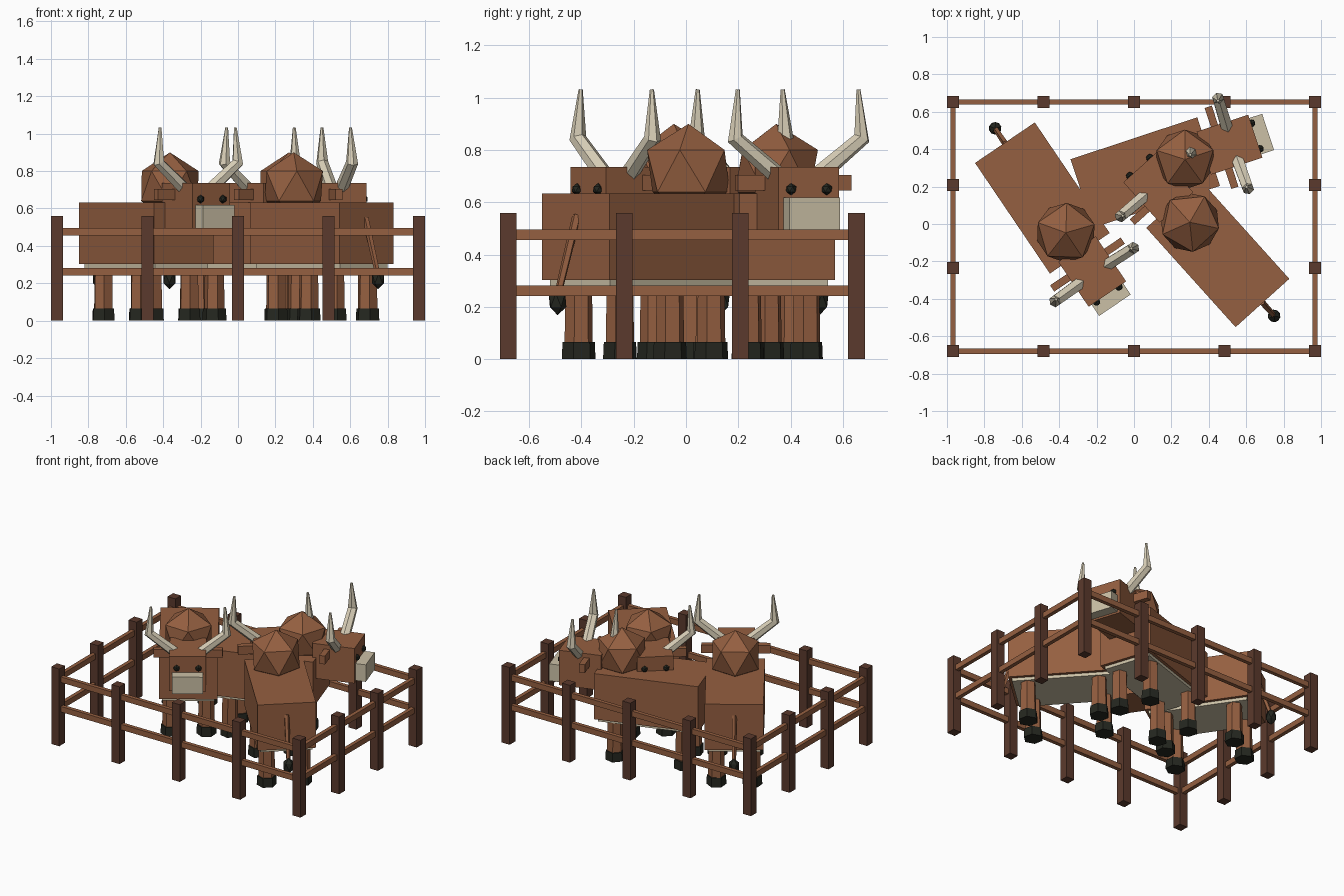
import bpy, bmesh, math
from mathutils import Matrix, Vector

if "Cube" in bpy.data.objects:
    bpy.data.objects.remove(bpy.data.objects["Cube"])


def colour(name, rgb):
    m = bpy.data.materials.new(name)
    m.diffuse_color = (*rgb, 1)
    m.use_nodes = True
    m.node_tree.nodes["Principled BSDF"].inputs["Base Color"].default_value = m.diffuse_color
    return m


HIDE = colour("hide_brown", (0.30, 0.115, 0.052))
POST = colour("post_brown", (0.105, 0.042, 0.026))
DARK = colour("hoof_black", (0.018, 0.02, 0.014))
HORN = colour("horn_ivory", (0.70, 0.63, 0.48))
PALE = colour("pale_beige", (0.60, 0.53, 0.38))


def finish(name, bm, mat, frame):
    bmesh.ops.recalc_face_normals(bm, faces=bm.faces)
    me = bpy.data.meshes.new(name)
    bm.to_mesh(me)
    bm.free()
    me.transform(frame)
    me.materials.append(mat)
    ob = bpy.data.objects.new(name, me)
    bpy.context.collection.objects.link(ob)
    return ob


def box(name, lo, hi, mat, frame=Matrix()):
    lo, hi = Vector(lo), Vector(hi)
    bm = bmesh.new()
    bmesh.ops.create_cube(bm, size=1, matrix=Matrix.Translation((lo + hi) / 2)
                          @ Matrix.Diagonal((*(hi - lo), 1)))
    return finish(name, bm, mat, frame)


def ball(name, centre, scale, mat, frame):
    bm = bmesh.new()
    bmesh.ops.create_icosphere(bm, subdivisions=1, radius=1,
                               matrix=Matrix.Translation(centre) @ Matrix.Diagonal((*scale, 1)))
    return finish(name, bm, mat, frame)


def tube(name, points, radii, sides, mat, frame):
    """Faceted tube through points, one ring per point."""
    bm = bmesh.new()
    pts = [Vector(p) for p in points]
    rings = []
    for i, p in enumerate(pts):
        d = (pts[min(i + 1, len(pts) - 1)] - pts[max(i - 1, 0)]).normalized()
        u = d.cross(Vector((1, 0, 0))).normalized()
        v = d.cross(u)
        rings.append([bm.verts.new(p + radii[i] * (u * math.cos(t) + v * math.sin(t)))
                      for t in (2 * math.pi * k / sides for k in range(sides))])
    for a, b in zip(rings, rings[1:]):
        for k in range(sides):
            j = (k + 1) % sides
            bm.faces.new((a[k], a[j], b[j], b[k]))
    bm.faces.new(rings[0][::-1])
    bm.faces.new(rings[-1])
    return finish(name, bm, mat, frame)


def animal(x, y, heading):
    """One horned animal; local +x is forward, +y is its left."""
    f = Matrix.Translation((x, y, 0)) @ Matrix.Rotation(math.radians(heading), 4, 'Z')
    box("body", (-0.357, -0.193, 0.302), (0.357, 0.193, 0.633), HIDE, f)
    box("belly", (-0.335, -0.172, 0.28), (0.335, 0.172, 0.31), PALE, f)
    ball("hump", (0.224, 0, 0.72), (0.178, 0.178, 0.18), HIDE, f)
    box("head", (0.33, -0.121, 0.482), (0.62, 0.121, 0.735), HIDE, f)
    box("muzzle", (0.60, -0.102, 0.495), (0.692, 0.102, 0.618), PALE, f)

    # paired parts
    for s in (-1, 1):
        box("ear", (0.41, min(s * 0.11, s * 0.228), 0.645),
            (0.45, max(s * 0.11, s * 0.228), 0.705), HIDE, f)
        ball("eye", (0.622, s * 0.072, 0.65), (0.023,) * 3, DARK, f)
        tube("horn", [(0.49, s * 0.085, 0.705), (0.495, s * 0.255, 0.845), (0.49, s * 0.243, 1.032)],
             (0.036, 0.033, 0.008), 6, HORN, f)
        for a in (-0.235, 0.235):
            tube("leg", [(a, s * 0.118, 0.06), (a, s * 0.118, 0.30)],
                 (0.055, 0.052), 6, HIDE, f)
            tube("hoof", [(a, s * 0.118, 0), (a, s * 0.118, 0.065)],
                 (0.066, 0.063), 6, DARK, f)

    # tail
    tube("tail", [(-0.35, 0, 0.55), (-0.447, 0, 0.25)], (0.018, 0.015), 5, HIDE, f)
    ball("tail_tuft", (-0.45, 0, 0.226), (0.038, 0.038, 0.058), DARK, f)


animal(-0.49, 0.139, -55.9)
animal(0.06, 0.275, 18.3)
animal(0.448, -0.157, 132)

# fence posts round the rectangle
X, Y0, Y1 = 0.968, -0.68, 0.652
H = 0.032
spots = [(-X + X * i / 2, y) for i in range(5) for y in (Y0, Y1)]
spots += [(x, Y0 + (Y1 - Y0) * i / 3) for i in (1, 2) for x in (-X, X)]
for x, y in spots:
    box("fence_post", (x - H, y - H, 0), (x + H, y + H, 0.56), POST)

# two rails on each side
T = 0.014
for z in (0.262, 0.476):
    for y in (Y0, Y1):
        box("long_rail", (-X, y - T, z - 0.02), (X, y + T, z + 0.02), HIDE)
    for x in (-X, X):
        box("side_rail", (x - T, Y0, z - 0.02), (x + T, Y1, z + 0.02), HIDE)
